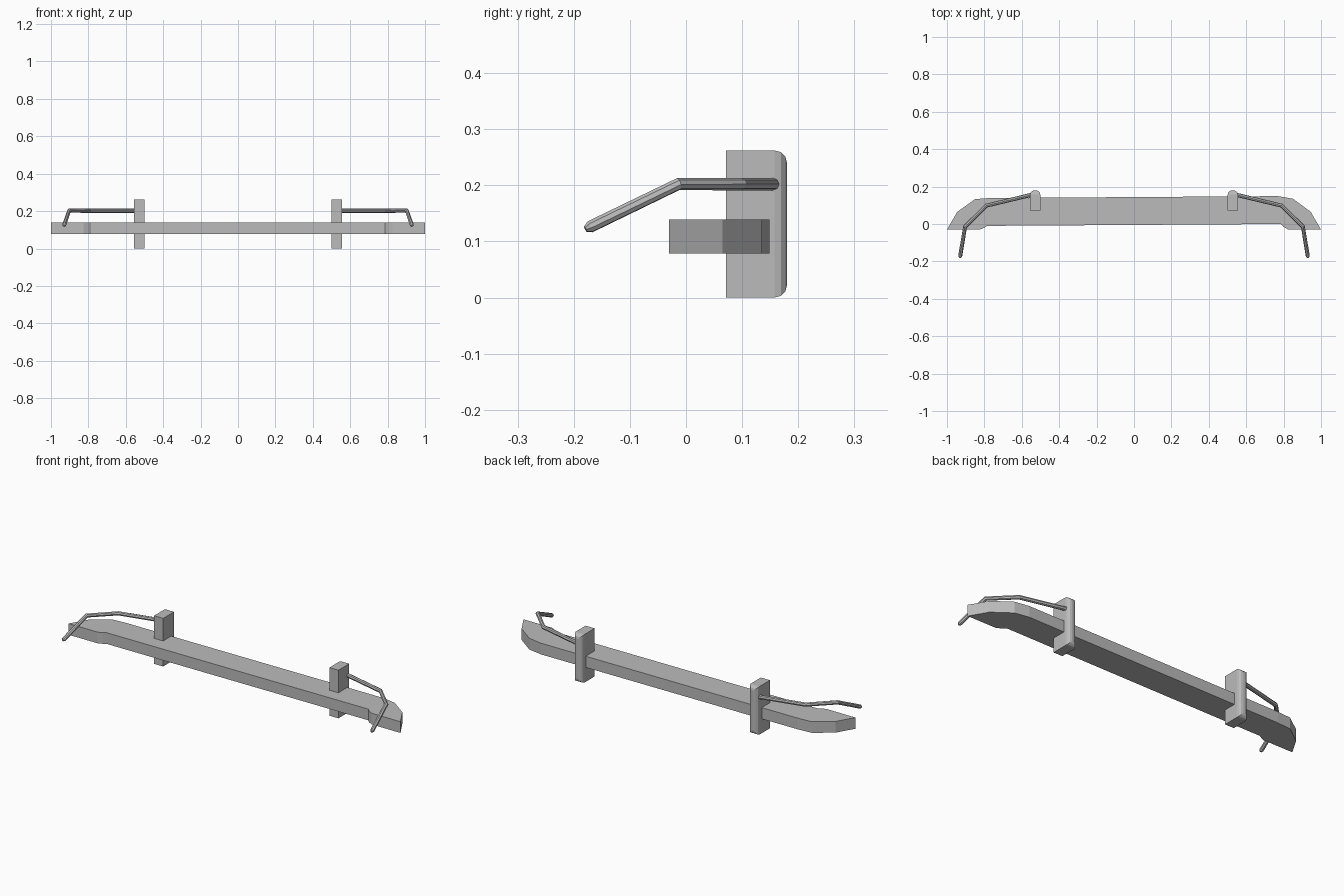
import bpy, bmesh

if "Cube" in bpy.data.objects:
    bpy.data.objects.remove(bpy.data.objects["Cube"])

grey = bpy.data.materials.new("plain grey")
grey.diffuse_color = (0.5, 0.5, 0.5, 1)
grey.use_nodes = True
grey.node_tree.nodes["Principled BSDF"].inputs["Base Color"].default_value = grey.diffuse_color


def add_object(name, bm):
    bmesh.ops.recalc_face_normals(bm, faces=bm.faces)
    mesh = bpy.data.meshes.new(name)
    bm.to_mesh(mesh)
    bm.free()
    mesh.materials.append(grey)
    obj = bpy.data.objects.new(name, mesh)
    bpy.context.collection.objects.link(obj)
    return obj


# Beam: plan outline extruded upward
outline = [(-1, -0.03), (-0.825, -0.03), (-0.80, -0.02), (-0.785, -0.01),
           (0.785, 0.0), (0.80, -0.015), (0.825, -0.03), (1, -0.03),
           (0.945, 0.065), (0.85, 0.135), (0.77, 0.149),
           (-0.77, 0.139), (-0.85, 0.133), (-0.945, 0.065)]
bm = bmesh.new()
base = bm.faces.new([bm.verts.new((x, y, 0.078)) for x, y in outline])
top = bmesh.ops.extrude_face_region(bm, geom=[base])["geom"]
bmesh.ops.translate(bm, vec=(0, 0, 0.061),
                    verts=[v for v in top if isinstance(v, bmesh.types.BMVert)])
add_object("beam", bm)


# Post: upright block with its rear edges rounded
def post(name, side):
    bm = bmesh.new()
    bmesh.ops.create_cube(bm, size=1)
    bmesh.ops.scale(bm, vec=(0.054, 0.109, 0.262), verts=bm.verts)
    bmesh.ops.translate(bm, vec=(side * 0.528, 0.1255, 0.131), verts=bm.verts)
    rear = [e for e in bm.edges if all(v.co.y > 0.15 for v in e.verts)]
    bmesh.ops.bevel(bm, geom=rear, offset=0.022, segments=3, profile=0.5,
                    affect='EDGES', clamp_overlap=True)
    return add_object(name, bm)


# Bent rod: thin tube with tapered tips
def rod(name, side):
    path = [(0.53, 0.163, 0.202, 0.5), (0.536, 0.159, 0.202, 1),
            (0.79, 0.098, 0.202, 1), (0.903, -0.014, 0.202, 1),
            (0.929, -0.171, 0.126, 1), (0.931, -0.179, 0.122, 0.5)]
    curve = bpy.data.curves.new(name, 'CURVE')
    curve.dimensions = '3D'
    curve.bevel_depth = 0.011
    curve.bevel_resolution = 2
    curve.use_fill_caps = True
    spline = curve.splines.new('POLY')
    spline.points.add(len(path) - 1)
    for p, (x, y, z, r) in zip(spline.points, path):
        p.co = (side * x, y, z, 1)
        p.radius = r
    curve.materials.append(grey)
    obj = bpy.data.objects.new(name, curve)
    bpy.context.collection.objects.link(obj)
    bpy.ops.object.select_all(action='DESELECT')
    obj.select_set(True)
    bpy.context.view_layer.objects.active = obj
    bpy.ops.object.convert(target='MESH')
    bpy.ops.object.shade_flat()


for label, side in (("left", -1), ("right", 1)):
    post(label + "_post", side)
    rod(label + "_rod", side)
